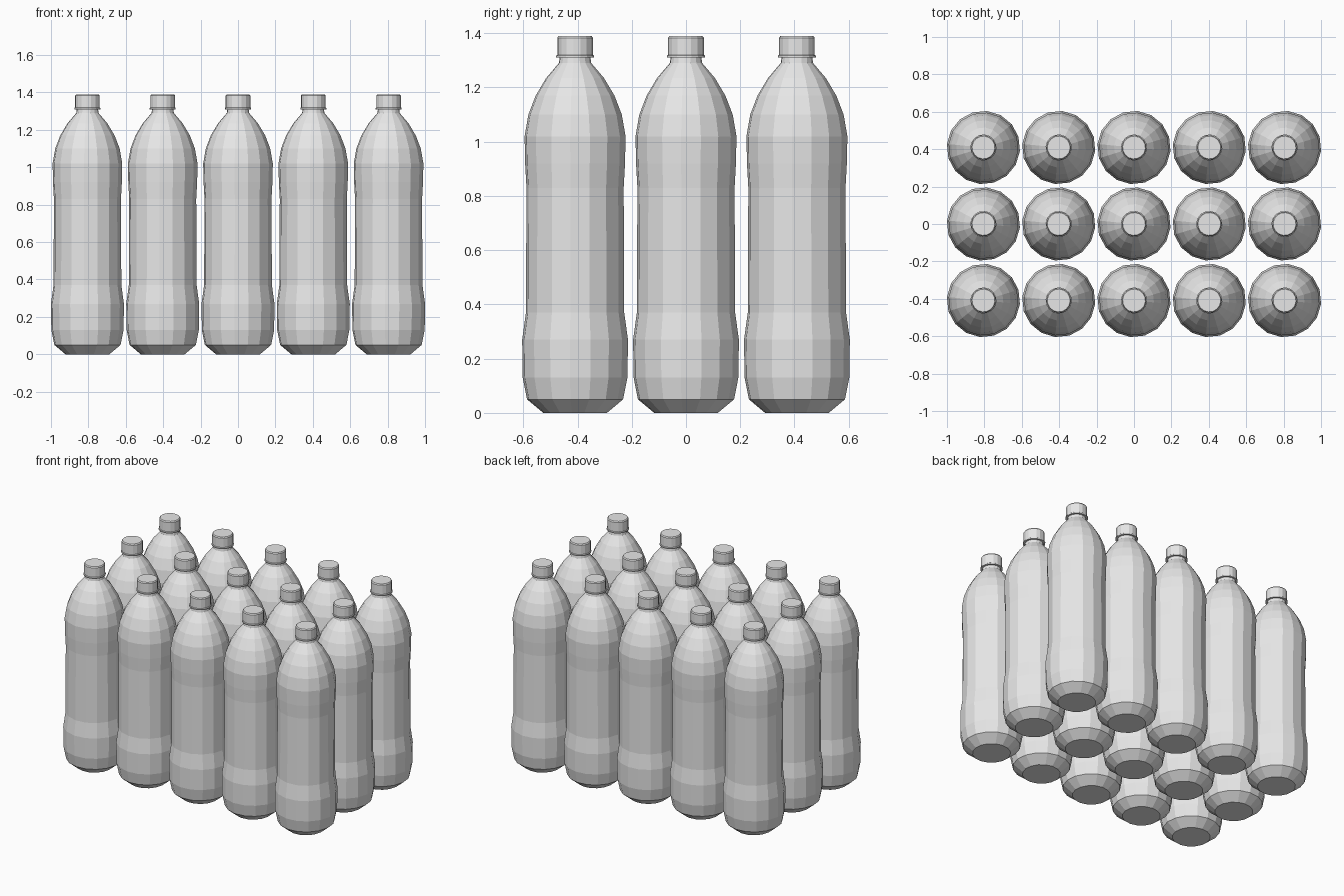
import bpy
import bmesh
from math import cos, sin, radians, tau

cube = bpy.data.objects.get("Cube")
if cube:
    bpy.data.objects.remove(cube, do_unlink=True)

SIDES = 16
TURN = radians(-5.5)

grey = bpy.data.materials.new("light grey")
grey.use_nodes = True
grey.diffuse_color = (0.8, 0.8, 0.8, 1)
grey.node_tree.nodes["Principled BSDF"].inputs["Base Color"].default_value = (0.8, 0.8, 0.8, 1)


def lathe(name, profile):
    """Turn a (radius, height) profile into a closed faceted mesh."""
    bm = bmesh.new()
    rings = []
    for r, z in profile:
        angles = [TURN + tau * i / SIDES for i in range(SIDES)]
        rings.append([bm.verts.new((r * cos(a), r * sin(a), z)) for a in angles])
    for low, high in zip(rings, rings[1:]):
        for i in range(SIDES):
            j = (i + 1) % SIDES
            bm.faces.new((low[i], low[j], high[j], high[i]))
    bm.faces.new(rings[0][::-1])
    bm.faces.new(rings[-1])
    mesh = bpy.data.meshes.new(name)
    bm.to_mesh(mesh)
    bm.free()
    mesh.materials.append(grey)
    return mesh


# Bottle body: chamfered foot, wide base, slim grip, domed shoulder, neck
bottle = lathe("bottle", [
    (0.118, 0), (0.178, 0.05), (0.194, 0.13), (0.196, 0.27), (0.182, 0.37),
    (0.18, 0.83), (0.185, 0.92), (0.187, 1.02), (0.173, 1.1), (0.146, 1.17),
    (0.107, 1.235), (0.06, 1.29), (0.057, 1.31)])

# Screw cap with its tamper ring and softened top edge
cap = lathe("cap", [
    (0.07, 1.31), (0.07, 1.317), (0.066, 1.32), (0.066, 1.383), (0.061, 1.39)])

# Three rows of five bottles
for row in range(3):
    for col in range(5):
        for mesh in (bottle, cap):
            obj = bpy.data.objects.new(f"{mesh.name}_{row + 1}_{col + 1}", mesh)
            obj.location = ((col - 2) * 0.4025, (row - 1) * 0.409, 0)
            bpy.context.scene.collection.objects.link(obj)
